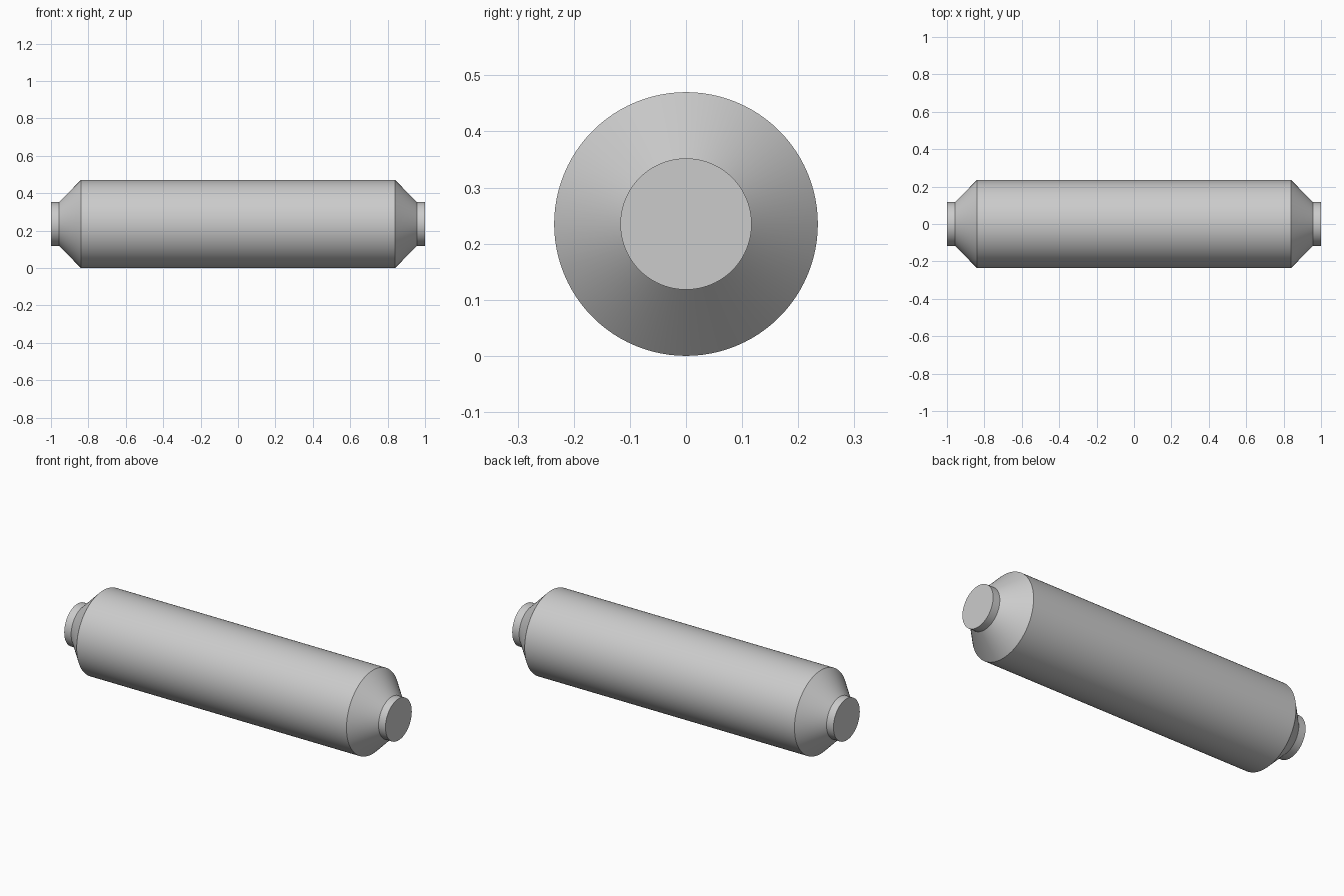
import bpy
import bmesh
import math
from mathutils import Matrix

SEGMENTS = 96
BODY_R, PIPE_R = 0.235, 0.117
BODY_X, CONE_X, END_X = 0.84, 0.957, 1.0

cube = bpy.data.objects.get("Cube")
if cube:
    bpy.data.objects.remove(cube, do_unlink=True)

steel = bpy.data.materials.new("light_grey_steel")
steel.use_nodes = True
steel.diffuse_color = (0.6, 0.6, 0.6, 1)
steel.node_tree.nodes["Principled BSDF"].inputs["Base Color"].default_value = (0.6, 0.6, 0.6, 1)


def lathe(name, profile):
    """Spin (x, radius) points around the long axis; radius 0 closes an end."""
    bm = bmesh.new()
    verts = [bm.verts.new((x, 0, r)) for x, r in profile]
    edges = [bm.edges.new(pair) for pair in zip(verts, verts[1:])]
    bmesh.ops.spin(bm, geom=verts + edges, cent=(0, 0, 0), axis=(1, 0, 0),
                   angle=math.tau, steps=SEGMENTS, use_duplicate=False)
    bmesh.ops.remove_doubles(bm, verts=bm.verts, dist=0.0001)
    bmesh.ops.recalc_face_normals(bm, faces=bm.faces)
    # Open sections must face away from the axis
    if sum(f.normal.y * f.calc_center_median().y for f in bm.faces) < 0:
        bmesh.ops.reverse_faces(bm, faces=bm.faces)
    bmesh.ops.transform(bm, matrix=Matrix.Translation((0, 0, BODY_R)), verts=bm.verts)
    mesh = bpy.data.meshes.new(name)
    bm.to_mesh(mesh)
    bm.free()
    mesh.materials.append(steel)
    obj = bpy.data.objects.new(name, mesh)
    bpy.context.collection.objects.link(obj)
    bpy.ops.object.select_all(action="DESELECT")
    obj.select_set(True)
    bpy.context.view_layer.objects.active = obj
    bpy.ops.object.shade_smooth_by_angle(angle=math.radians(30))


# Main cylinder
lathe("body_shell", [(-BODY_X, BODY_R), (BODY_X, BODY_R)])

# Tapered ends and closed pipe stubs
for side, s in (("left", 1), ("right", -1)):
    lathe(side + "_cone", [(s * BODY_X, BODY_R), (s * CONE_X, PIPE_R)])
    lathe(side + "_pipe_stub", [(s * CONE_X, PIPE_R), (s * END_X, PIPE_R), (s * END_X, 0)])
